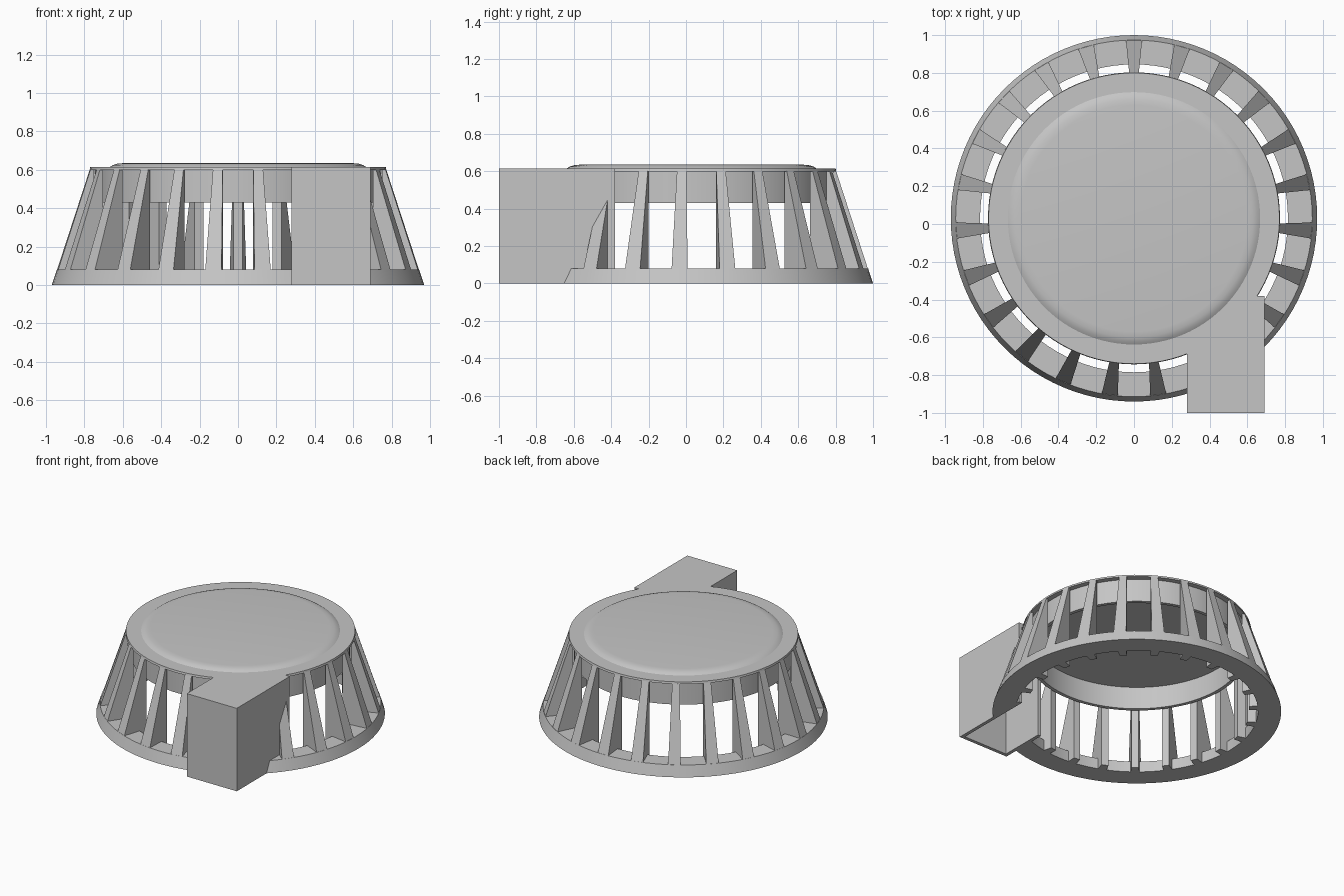
import bpy, bmesh, math
from mathutils import Matrix, Vector

if "Cube" in bpy.data.objects:
    bpy.data.objects.remove(bpy.data.objects["Cube"])

CY = 0.03          # centre of the round body along y
FINS = 23
SEG = 96

grey = bpy.data.materials.new("light grey")
grey.diffuse_color = (0.56, 0.56, 0.56, 1)
grey.use_nodes = True
grey.node_tree.nodes["Principled BSDF"].inputs["Base Color"].default_value = grey.diffuse_color


def finish(name, bm, smooth=False):
    bmesh.ops.recalc_face_normals(bm, faces=bm.faces[:])
    me = bpy.data.meshes.new(name)
    bm.to_mesh(me)
    bm.free()
    ob = bpy.data.objects.new(name, me)
    bpy.context.collection.objects.link(ob)
    me.materials.append(grey)
    if smooth:
        bpy.ops.object.select_all(action='DESELECT')
        ob.select_set(True)
        bpy.context.view_layer.objects.active = ob
        bpy.ops.object.shade_smooth_by_angle(angle=math.radians(30))
    return ob


def lathe(name, profile, closed):
    """Spin an (r, z) profile about the body axis."""
    bm = bmesh.new()
    vs = [bm.verts.new((r, CY, z)) for r, z in profile]
    n = len(vs)
    es = [bm.edges.new((vs[i], vs[(i + 1) % n])) for i in range(n if closed else n - 1)]
    bmesh.ops.spin(bm, geom=vs + es, cent=(0, CY, 0), axis=(0, 0, 1),
                   angle=math.tau, steps=SEG, use_duplicate=False)
    bmesh.ops.remove_doubles(bm, verts=bm.verts[:], dist=1e-4)
    return finish(name, bm, True)


def add_prism(bm, outline, z0, z1):
    lo = [bm.verts.new((x, y, z0)) for x, y in outline]
    hi = [bm.verts.new((x, y, z1)) for x, y in outline]
    n = len(lo)
    bm.faces.new(lo[::-1])
    bm.faces.new(hi)
    for i in range(n):
        j = (i + 1) % n
        bm.faces.new((lo[i], lo[j], hi[j], hi[i]))


def rect(x0, x1, y0, y1):
    return [(x0, y0), (x1, y0), (x1, y1), (x0, y1)]


def cone_r(z):
    return 0.97 - 0.325 * z


# Base ring with sloped outer wall
ring = lathe("base_ring", [(0.815, 0), (cone_r(0), 0), (cone_r(0.08), 0.08), (0.815, 0.08)], True)

# Cap: raised centre, thin lip, hanging drum wall and flat ceiling
lathe("cap", [(0, 0.635), (0.6, 0.635), (0.63, 0.632), (0.652, 0.625), (0.668, 0.615),
              (0.77, 0.615), (0.773, 0.6), (0.735, 0.6), (0.735, 0.43), (0.71, 0.43),
              (0.71, 0.595), (0, 0.595)], False)

# Wedge fins, widening outwards, outer edge on the cone
bm = bmesh.new()
R_IN, TOP = 0.755, 0.602
for k in range(FINS):
    rot = Matrix.Translation((0, CY, 0)) @ Matrix.Rotation(math.pi / 2 + math.tau * k / FINS, 4, 'Z')
    rings = []
    for z in (0.0, TOP):
        row = []
        for r, s in ((R_IN, -1), (cone_r(z) - 0.002, -1), (cone_r(z) - 0.002, 1), (R_IN, 1)):
            half = 0.024 + (r - R_IN) * 0.1
            row.append(bm.verts.new(rot @ Vector((r, s * half, z))))
        rings.append(row)
    lo, hi = rings
    bm.faces.new(lo[::-1])
    bm.faces.new(hi)
    for i in range(4):
        j = (i + 1) % 4
        bm.faces.new((lo[i], lo[j], hi[j], hi[i]))
fins = finish("fins", bm)

# Side outlet box: open below and towards the body
X0, X1, Y0, Y1, T, H = 0.28, 0.69, -1.0, -0.38, 0.025, 0.615
bm = bmesh.new()
add_prism(bm, rect(X0, X1, Y0, Y0 + T), 0, H - T)
add_prism(bm, rect(X0, X0 + T, Y0 + T, -0.64), 0, H - T)
add_prism(bm, rect(X1 - T, X1, Y0 + T, Y1), 0, H - T)
add_prism(bm, [(X0, Y0), (X1, Y0), (X1, Y1), (X1 - 0.04, Y1), (X0, -0.64)], H - T, H)
finish("outlet_box", bm)

# Clear the ring and fins from the inside of the box
bm = bmesh.new()
add_prism(bm, rect(X0 + 0.6 * T, X1 - 0.6 * T, Y0 + 0.5 * T, Y1 - 0.003), -0.1, 0.7)
cutter = finish("box_cutter", bm)
cutter.hide_render = True
cutter.hide_viewport = True
for ob in (ring, fins):
    mod = ob.modifiers.new("clear_box", 'BOOLEAN')
    mod.operation = 'DIFFERENCE'
    mod.solver = 'EXACT'
    mod.object = cutter
